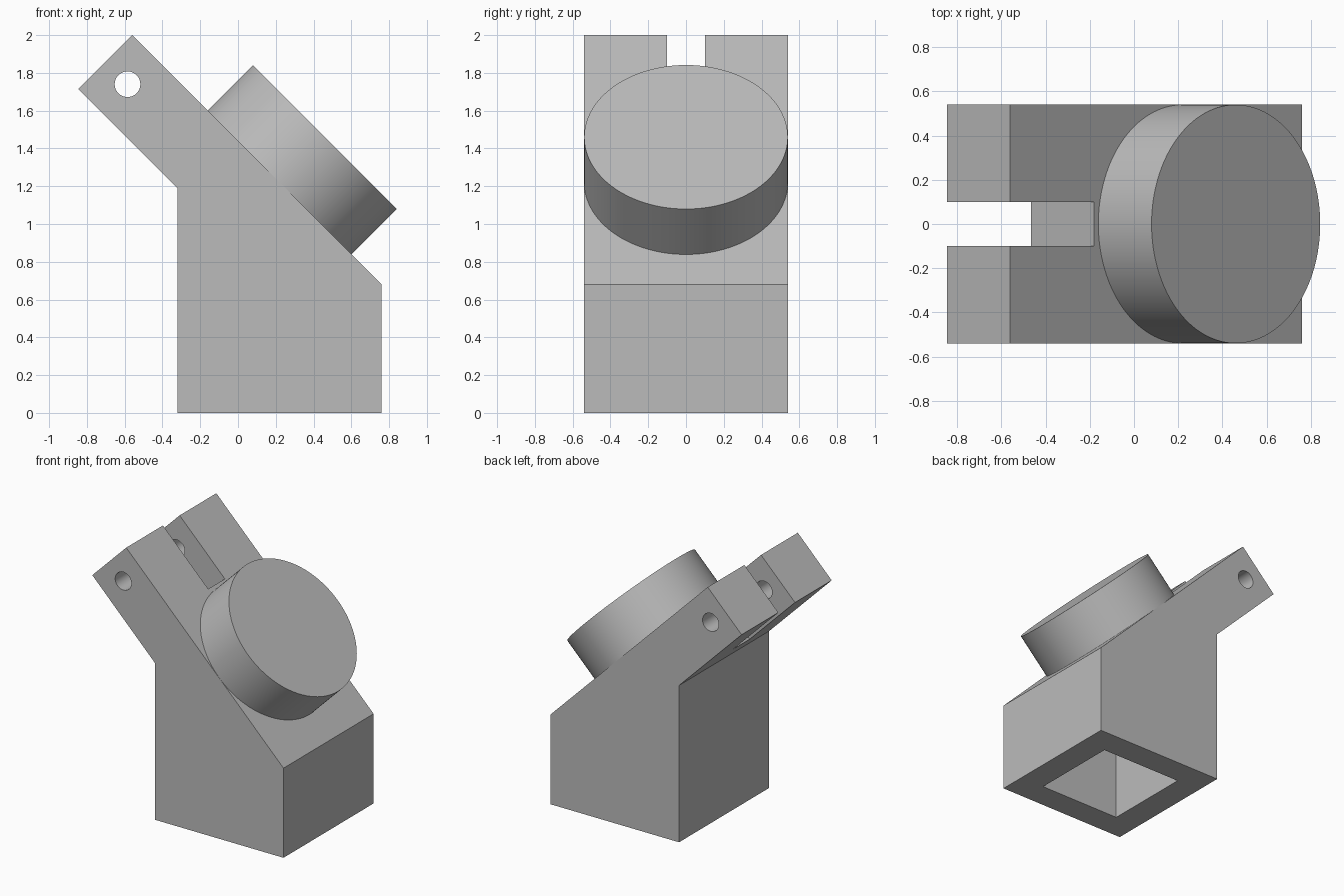
import bpy
import bmesh
import math
from mathutils import Vector, Matrix

if "Cube" in bpy.data.objects:
    bpy.data.objects.remove(bpy.data.objects["Cube"])

HALF = 0.54          # half depth of the block
SLANT = Vector((-1, 0, 1)).normalized()   # direction up the sloped face
NORMAL = Vector((1, 0, 1)).normalized()   # direction out of the sloped face

grey = bpy.data.materials.new("plain grey")
grey.use_nodes = True
colour = (0.5, 0.5, 0.5, 1)
grey.diffuse_color = colour
grey.node_tree.nodes["Principled BSDF"].inputs["Base Color"].default_value = colour


def finish(name, bm):
    bmesh.ops.recalc_face_normals(bm, faces=bm.faces)
    mesh = bpy.data.meshes.new(name)
    bm.to_mesh(mesh)
    bm.free()
    mesh.materials.append(grey)
    obj = bpy.data.objects.new(name, mesh)
    bpy.context.collection.objects.link(obj)
    return obj


def prism(name, profile, half):
    """Extrude an (x, z) outline along y, centred on y = 0."""
    bm = bmesh.new()
    face = bm.faces.new([bm.verts.new((x, -half, z)) for x, z in profile])
    out = bmesh.ops.extrude_face_region(bm, geom=[face])
    moved = [v for v in out["geom"] if isinstance(v, bmesh.types.BMVert)]
    bmesh.ops.translate(bm, verts=moved, vec=(0, 2 * half, 0))
    return finish(name, bm)


def cylinder(name, centre, axis, radius, length, segments):
    bm = bmesh.new()
    turn = Vector(axis).to_track_quat("Z", "Y").to_matrix().to_4x4()
    bmesh.ops.create_cone(bm, cap_ends=True, segments=segments, radius1=radius,
                          radius2=radius, depth=length,
                          matrix=Matrix.Translation(centre) @ turn)
    return finish(name, bm)


def combine(target, other, operation):
    mod = target.modifiers.new(other.name, "BOOLEAN")
    mod.operation = operation
    mod.solver = "EXACT"
    mod.object = other
    bpy.context.view_layer.objects.active = target
    bpy.ops.object.modifier_apply(modifier=mod.name)
    bpy.data.objects.remove(other)


# Upright block with the slanted arm
body = prism("angled_bracket", [(-0.32, 0), (0.76, 0), (0.76, 0.68),
                                (-0.56, 2), (-0.845, 1.715), (-0.32, 1.19)], HALF)

# Round pad on the sloped face, sunk slightly into it
rise, sink = 0.34, 0.05
pad_centre = Vector((0.22, 0, 1.22)) + NORMAL * (rise - sink) / 2
pad = cylinder("round_pad", pad_centre, NORMAL, HALF - 0.001, rise + sink, 128)
combine(body, pad, "UNION")

# Slot that splits the arm into two ears
end = Vector((-0.18, 0, 1.62))
corners = [end + NORMAL * n + SLANT * s
           for n, s in ((0.1, 0), (0.1, 0.8), (-0.6, 0.8), (-0.6, 0))]
# Stop the slot cutter at the underside of the arm
slot = prism("slot_cutter", [(c.x, c.z) for c in corners], 0.1)
combine(body, slot, "DIFFERENCE")

# Pin hole through both ears
pin = cylinder("pin_cutter", (-0.585, 0, 1.74), (0, 1, 0), 0.068, 2, 48)
combine(body, pin, "DIFFERENCE")

# Square socket in the base
socket = prism("socket_cutter", [(-0.12, -0.1), (0.56, -0.1),
                                 (0.56, 0.68), (-0.12, 0.68)], 0.34)
combine(body, socket, "DIFFERENCE")

# Smooth the round walls, keep the edges sharp
bpy.ops.object.select_all(action="DESELECT")
body.select_set(True)
bpy.context.view_layer.objects.active = body
bpy.ops.object.shade_smooth_by_angle(angle=math.radians(30))
